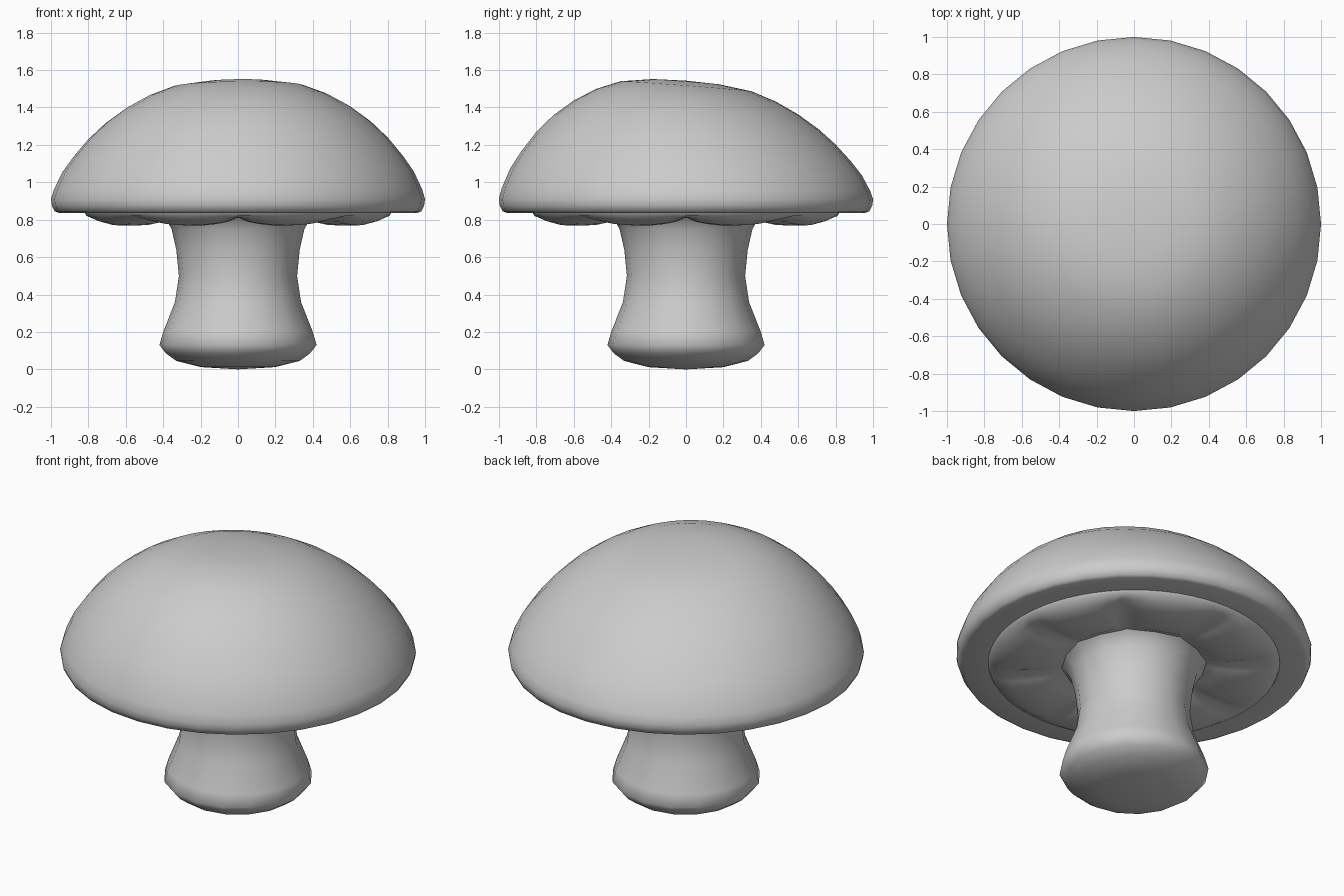
import bpy, bmesh
from math import sin, cos, pi, radians

if "Cube" in bpy.data.objects:
    bpy.data.objects.remove(bpy.data.objects["Cube"])


def revolve(name, profile, sides, shape=None, angle=40):
    """Spin (radius, z) points round the z axis; shape() may adjust each point."""
    bm = bmesh.new()
    rings = []
    for k, (r, z) in enumerate(profile):
        ring = []
        for j in range(sides):
            a = 2 * pi * j / sides
            p = (r * cos(a), r * sin(a), z)
            ring.append(bm.verts.new(shape(p, a, k) if shape else p))
        rings.append(ring)
    for low, high in zip(rings, rings[1:]):
        for j in range(sides):
            n = (j + 1) % sides
            bm.faces.new((low[j], low[n], high[n], high[j]))
    bmesh.ops.remove_doubles(bm, verts=bm.verts, dist=1e-5)
    mesh = bpy.data.meshes.new(name)
    bm.to_mesh(mesh)
    bm.free()
    obj = bpy.data.objects.new(name, mesh)
    bpy.context.collection.objects.link(obj)
    bpy.ops.object.select_all(action='DESELECT')
    obj.select_set(True)
    bpy.context.view_layer.objects.active = obj
    bpy.ops.object.shade_smooth_by_angle(angle=radians(angle))
    return obj


# Cap: dome with a narrow flat rim, slightly fuller towards the front
def lean(p, a, k):
    x, y, z = p
    w = max(0, z - 0.9) / 0.6 * 0.075
    return (x, y, z + w * (0.15 * x - y))


cap_profile = [(0.79, 0.837), (0.96, 0.837), (0.98, 0.845), (0.995, 0.875),
               (1.0, 0.91), (0.985, 0.96), (0.94, 1.055), (0.88, 1.14),
               (0.8, 1.235), (0.71, 1.32), (0.6, 1.4), (0.48, 1.465),
               (0.35, 1.513), (0.18, 1.537), (0, 1.543)]
revolve("cap", cap_profile, 32, lean, 60)

# Gills: eight swollen pads under the cap, parted by radial creases
pad_profile = [(0.3, 0.835), (0.40, 0.825), (0.46, 0.815), (0.54, 0.812),
               (0.62, 0.812), (0.70, 0.813), (0.76, 0.815), (0.81, 0.82),
               (0.82, 0.838)]
pad_depth = [0, 0.008, 0.027, 0.041, 0.044, 0.043, 0.028, 0, 0]


def swell(p, a, k):
    return (p[0], p[1], p[2] - pad_depth[k] * abs(sin(4 * a)) ** 0.6)


revolve("gill_pads", pad_profile, 64, swell, 50)

# Stem: pinched waist, bulbous foot, flared top
stem_profile = [(0, 0), (0.2, 0.012), (0.33, 0.045), (0.385, 0.085),
                (0.42, 0.13), (0.4, 0.2), (0.337, 0.36), (0.316, 0.5),
                (0.33, 0.64), (0.355, 0.75), (0.39, 0.81), (0.44, 0.845)]
revolve("stem", stem_profile, 16, None, 60)
